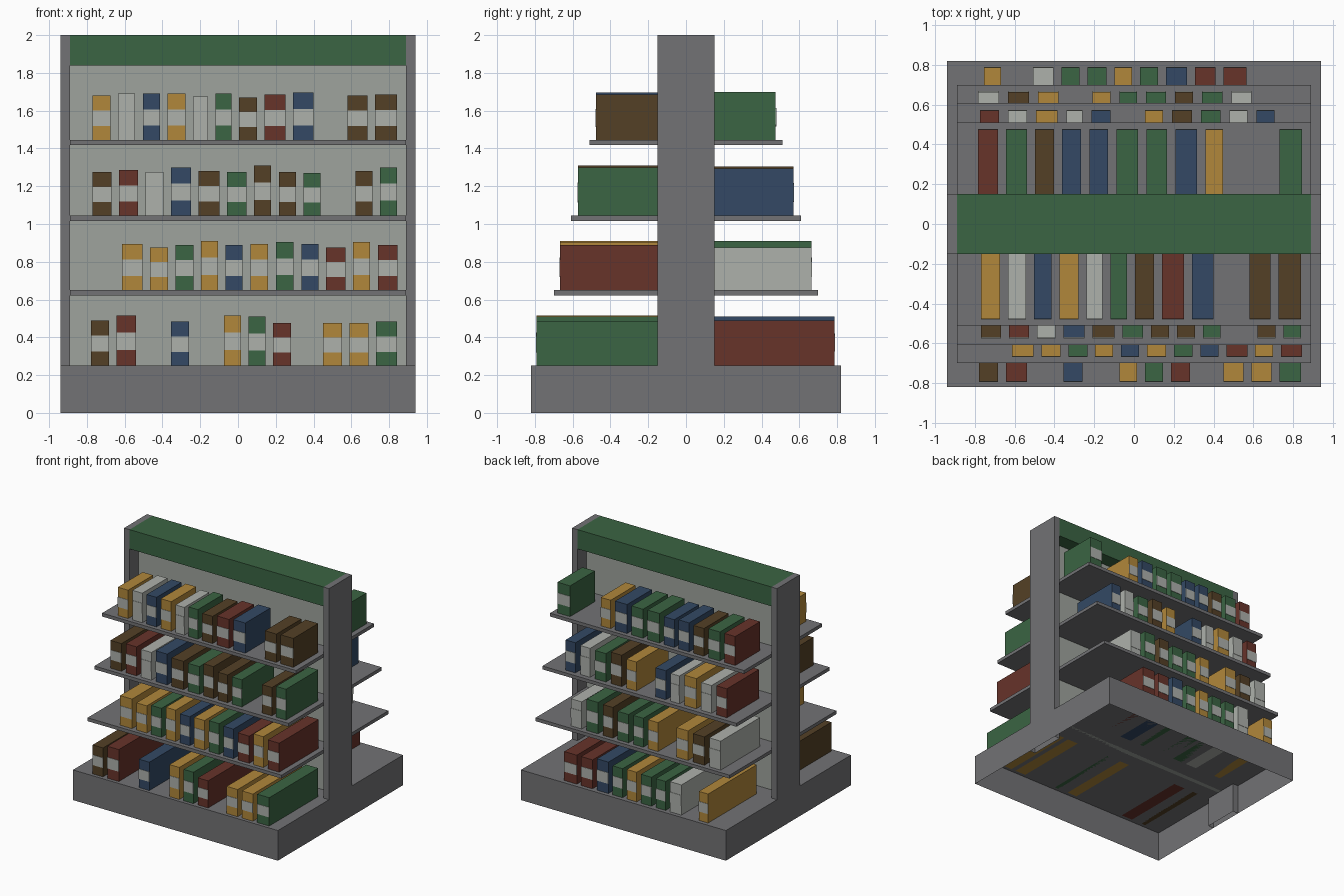
import bpy
import bmesh

if "Cube" in bpy.data.objects:
    bpy.data.objects.remove(bpy.data.objects["Cube"])


def material(name, rgb):
    m = bpy.data.materials.new(name)
    m.diffuse_color = (*rgb, 1.0)
    m.use_nodes = True
    m.node_tree.nodes["Principled BSDF"].inputs["Base Color"].default_value = m.diffuse_color
    return m


GREY = material("metal grey", (0.17, 0.17, 0.178))
PANEL = material("panel pale grey", (0.344, 0.37, 0.339))
PACK = {
    "G": material("green", (0.043, 0.128, 0.056)),
    "Y": material("yellow", (0.44, 0.244, 0.043)),
    "N": material("brown", (0.088, 0.051, 0.019)),
    "R": material("red", (0.136, 0.033, 0.023)),
    "B": material("blue", (0.033, 0.066, 0.128)),
    "W": material("off white", (0.42, 0.44, 0.41)),
}


def add_box(bm, lo, hi, mat=0, open_bottom=False):
    """Axis-aligned box between two corners."""
    x, y, z = zip(lo, hi)
    v = [bm.verts.new((a, b, c)) for c in z for b in y for a in x]
    quads = [(4, 5, 7, 6), (0, 1, 5, 4), (1, 3, 7, 5), (3, 2, 6, 7), (2, 0, 4, 6)]
    if not open_bottom:
        quads.append((0, 2, 3, 1))
    for q in quads:
        bm.faces.new([v[i] for i in q]).material_index = mat


def finish(name, bm, mats):
    mesh = bpy.data.meshes.new(name)
    bm.to_mesh(mesh)
    bm.free()
    for m in mats:
        mesh.materials.append(m)
    ob = bpy.data.objects.new(name, mesh)
    bpy.context.collection.objects.link(ob)
    return ob


def box(name, lo, hi, mat, open_bottom=False):
    bm = bmesh.new()
    add_box(bm, lo, hi, open_bottom=open_bottom)
    return finish(name, bm, [mat])


# Hollow plinth, end posts, back panel and header
box("base", (-0.94, -0.82, 0), (0.94, 0.82, 0.25), GREY, True)
for side, x0 in (("left", -0.94), ("right", 0.89)):
    box(side + "_post", (x0, -0.15, 0), (x0 + 0.05, 0.15, 2), GREY, True)
box("back_panel", (-0.89, -0.03, 0.25), (0.89, 0.03, 1.84), PANEL)
box("header", (-0.89, -0.15, 1.84), (0.89, 0.15, 2), PACK["G"])

# Shelves on both sides, shallower towards the top
for name, depth, top in (("lower", 0.70, 0.65), ("middle", 0.61, 1.045), ("upper", 0.51, 1.445)):
    box(name + "_front_shelf", (-0.89, -depth, top - 0.028), (0.89, -0.03, top), GREY)
    box(name + "_back_shelf", (-0.89, 0.03, top - 0.028), (0.89, depth, top), GREY)


def stock(name, side, depth, z, x, gap, colours, widths, heights):
    """Row of packs with a label band on the outward face; '-' is an empty slot.
    Widths and heights are in hundredths."""
    keys = list(PACK)
    bm = bmesh.new()
    tall = iter(heights)
    for c, w in zip(colours, widths):
        w /= 100
        if c != "-":
            h = next(tall) / 100
            y0, y1 = sorted((side * 0.15, side * depth))
            add_box(bm, (x, y0, z), (x + w, y1, z + h), keys.index(c))
            f0, f1 = sorted((side * depth, side * (depth + 0.003)))
            add_box(bm, (x, f0, z + 0.31 * h), (x + w, f1, z + 0.66 * h), keys.index("W"))
        x += w + gap
    finish(name, bm, list(PACK.values()))


# Packs on the front side
stock("upper_front_packs", -1, 0.477, 1.445, -0.769, 0.04, "YWBYWGNRB-NN",
      [9.5, 9, 9, 9.5, 8, 8.5, 9.5, 11, 11, 10, 10.5, 11.5],
      [23.5, 24.5, 24.5, 24.5, 23, 24.5, 22.5, 24, 25, 23.5, 24])
stock("middle_front_packs", -1, 0.572, 1.045, -0.769, 0.04, "NRWBNGNNG-NG",
      [10, 10, 9.5, 10.5, 11, 10.5, 9, 9, 9, 10.5, 9, 9],
      [23, 24, 23, 25.5, 23.5, 23, 26.5, 23, 22.5, 23.5, 25.5])
stock("lower_front_packs", -1, 0.667, 0.65, -0.615, 0.04, "YYGYBYGBRYR",
      [11, 9.5, 9.5, 9, 9, 9.5, 9.5, 9, 10.5, 9, 10.5],
      [24.5, 22.5, 24, 26, 24, 24.5, 25.5, 24.5, 22.5, 25.5, 24])
stock("base_front_packs", -1, 0.792, 0.25, -0.779, 0.04, "NR-B-YGR-YYG",
      [9.5, 10.5, 10.5, 9.5, 10.5, 9, 9, 9.5, 9, 10, 10, 11],
      [24, 26.5, 23.5, 26.5, 26, 22.5, 22.5, 22.5, 23.5])

# Packs on the back side
stock("upper_back_packs", 1, 0.475, 1.445, -0.784, 0.041, "RGNBBGGBY-G",
      [10, 10.5, 9.5, 9.5, 9.5, 11, 10.5, 11, 9, 20, 11.5],
      [24, 24, 23, 24, 23, 24.5, 24, 24, 23.5, 25.5])
stock("middle_back_packs", 1, 0.57, 1.045, -0.774, 0.045, "RWYWB-YNGWB",
      [9.5, 9.5, 11, 8, 9.5, 8.5, 9, 10, 10, 9, 9],
      [24, 23, 25, 23, 24, 24, 26, 23.5, 24, 25])
stock("lower_back_packs", 1, 0.665, 0.65, -0.784, 0.045, "WNY-YGGNGW",
      [10.5, 10.5, 10.5, 8, 9, 9, 10, 9, 10.5, 10],
      [24, 23.5, 24.5, 24, 24, 23.5, 25.5, 26, 22.5])
stock("base_back_packs", 1, 0.787, 0.25, -0.754, 0.04, "Y-WGGYGBRR",
      [8.5, 8, 10.5, 9, 9.5, 9, 9, 10.5, 10.5, 11.5],
      [24, 25, 24, 24, 24.5, 24, 26, 24, 24])
